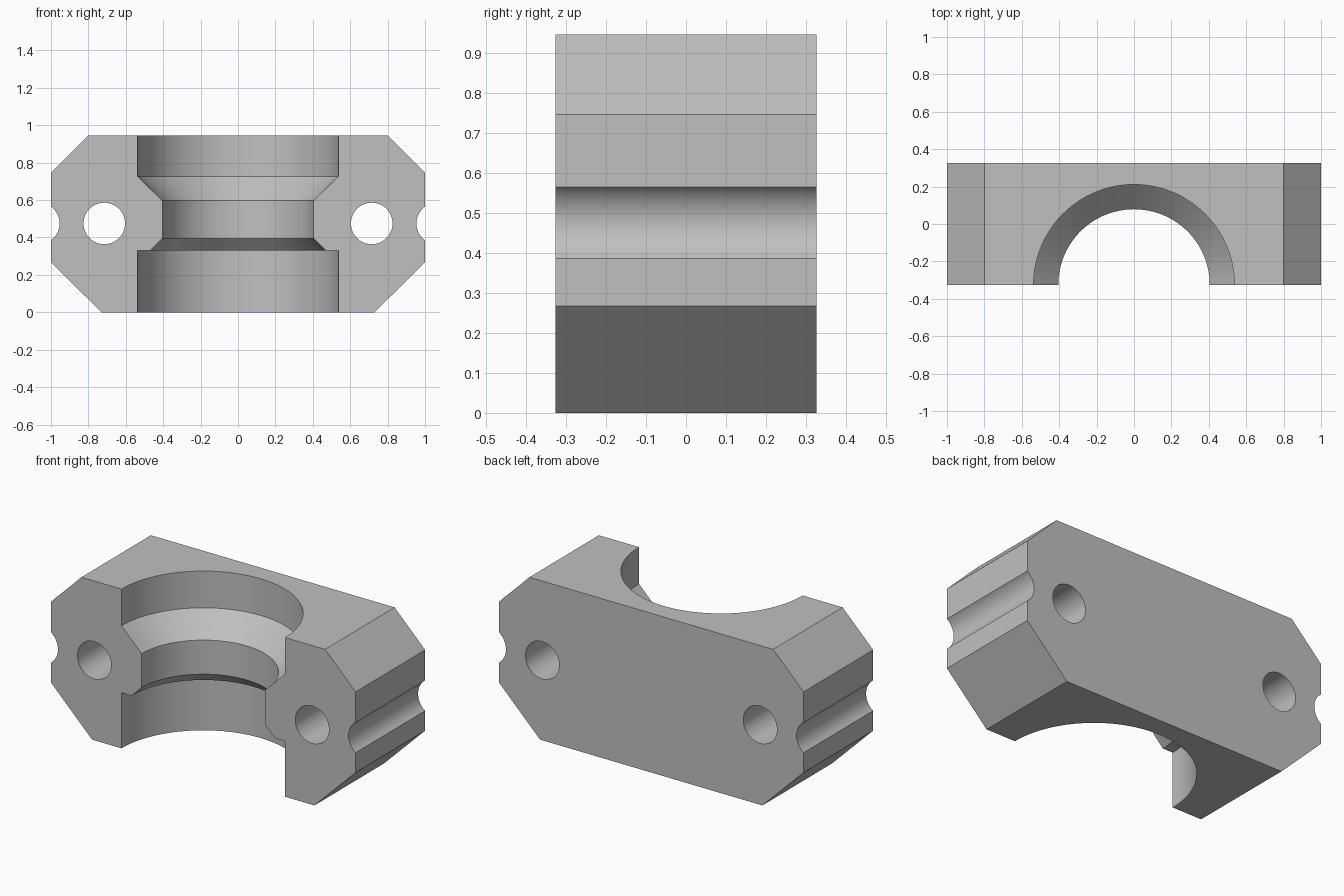
import bpy, bmesh, math
from mathutils import Matrix, Vector

cube = bpy.data.objects.get("Cube")
if cube:
    bpy.data.objects.remove(cube, do_unlink=True)

HALF_DEPTH = 0.326
HEIGHT = 0.945
HOLE_Z = 0.475
HOLE_R = 0.111

grey = bpy.data.materials.new("plain grey")
grey.use_nodes = True
colour = (0.53, 0.53, 0.53, 1)
grey.diffuse_color = colour
grey.node_tree.nodes["Principled BSDF"].inputs["Base Color"].default_value = colour


def make_object(name, bm):
    bmesh.ops.recalc_face_normals(bm, faces=bm.faces)
    mesh = bpy.data.meshes.new(name)
    bm.to_mesh(mesh)
    bm.free()
    mesh.materials.append(grey)
    obj = bpy.data.objects.new(name, mesh)
    bpy.context.collection.objects.link(obj)
    return obj


# Chamfered block, extruded front to back
def block():
    bm = bmesh.new()
    half = [(0.73, 0), (1, 0.267), (1, 0.746), (0.8, HEIGHT)]
    outline = half + [(-x, z) for x, z in reversed(half)]
    face = bm.faces.new([bm.verts.new((x, -HALF_DEPTH, z)) for x, z in outline])
    new = bmesh.ops.extrude_face_region(bm, geom=[face])["geom"]
    verts = [v for v in new if isinstance(v, bmesh.types.BMVert)]
    bmesh.ops.translate(bm, verts=verts, vec=(0, 2 * HALF_DEPTH, 0))
    return make_object("clamp_block", bm)


# Stepped round cutter for the bore, centred on the front face
def bore(segments=96):
    bm = bmesh.new()
    profile = [(0.537, -0.1), (0.537, 0.33), (0.47, 0.33), (0.405, 0.395),
               (0.405, 0.597), (0.537, 0.727), (0.537, HEIGHT + 0.1)]
    rings = []
    for r, z in profile:
        rings.append([bm.verts.new((r * math.cos(a), r * math.sin(a) - HALF_DEPTH, z))
                      for a in (math.tau * i / segments for i in range(segments))])
    for low, high in zip(rings, rings[1:]):
        for i in range(segments):
            j = (i + 1) % segments
            bm.faces.new((low[i], low[j], high[j], high[i]))
    bm.faces.new(rings[0])
    bm.faces.new(rings[-1])
    return make_object("bore_cutter", bm)


# Round cutter running front to back
def pin(name, x):
    bm = bmesh.new()
    bmesh.ops.create_cone(bm, cap_ends=True, segments=48, radius1=HOLE_R,
                          radius2=HOLE_R, depth=1)
    bm.transform(Matrix.Translation(Vector((x, 0, HOLE_Z)))
                 @ Matrix.Rotation(math.pi / 2, 4, "X"))
    return make_object(name, bm)


clamp = block()
cutters = [bore()]
for side, s in (("left", 1), ("right", -1)):
    cutters.append(pin(side + "_bolt_hole_cutter", s * 0.715))
    cutters.append(pin(side + "_edge_groove_cutter", s * 1.065))

# Cut the bore, bolt holes and edge grooves
bpy.context.view_layer.objects.active = clamp
clamp.select_set(True)
for cutter in cutters:
    mod = clamp.modifiers.new(cutter.name, "BOOLEAN")
    mod.operation = "DIFFERENCE"
    mod.solver = "EXACT"
    mod.object = cutter
    bpy.ops.object.modifier_apply(modifier=mod.name)
    bpy.data.objects.remove(cutter, do_unlink=True)

bpy.ops.object.select_all(action="DESELECT")
clamp.select_set(True)
bpy.ops.object.shade_smooth_by_angle(angle=math.radians(25))
